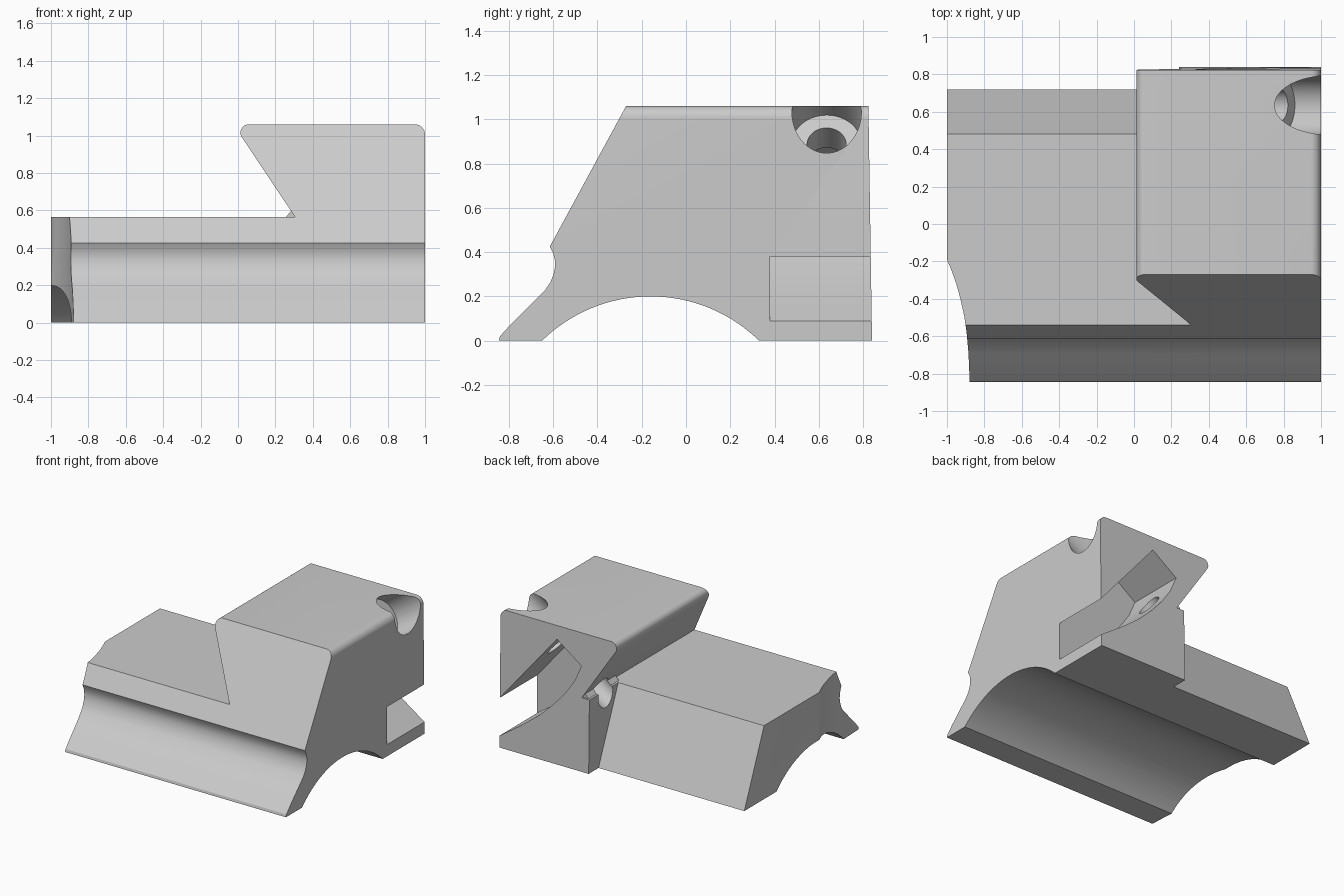
import bpy, bmesh, math
from mathutils import Vector, Matrix

cube = bpy.data.objects.get("Cube")
if cube:
    bpy.data.objects.remove(cube, do_unlink=True)

grey = bpy.data.materials.new("light_grey")
grey.use_nodes = True
grey.diffuse_color = (0.6, 0.6, 0.6, 1)
grey.node_tree.nodes["Principled BSDF"].inputs["Base Color"].default_value = (0.6, 0.6, 0.6, 1)


def make_object(name, bm):
    bmesh.ops.recalc_face_normals(bm, faces=bm.faces)
    mesh = bpy.data.meshes.new(name)
    bm.to_mesh(mesh)
    bm.free()
    mesh.materials.append(grey)
    obj = bpy.data.objects.new(name, mesh)
    bpy.context.collection.objects.link(obj)
    return obj


def prism(name, points, axis, start, end):
    """Extrude a 2D outline along the x, y or z axis."""
    place = {"x": lambda a, b, t: (t, a, b),
             "y": lambda a, b, t: (a, t, b),
             "z": lambda a, b, t: (a, b, t)}[axis]
    bm = bmesh.new()
    face = bm.faces.new([bm.verts.new(place(a, b, start)) for a, b in points])
    moved = bmesh.ops.extrude_face_region(bm, geom=[face])["geom"]
    shift = Vector(place(0, 0, end - start))
    bmesh.ops.translate(bm, vec=shift, verts=[v for v in moved if isinstance(v, bmesh.types.BMVert)])
    return make_object(name, bm)


def rod(name, start, end, radius, sides=64):
    """Cylinder between two points."""
    start, end = Vector(start), Vector(end)
    along = end - start
    turn = along.to_track_quat("Z", "Y").to_matrix().to_4x4()
    bm = bmesh.new()
    bmesh.ops.create_cone(bm, cap_ends=True, segments=sides, radius1=radius, radius2=radius,
                          depth=along.length,
                          matrix=Matrix.Translation((start + end) / 2) @ turn)
    return make_object(name, bm)


def arc(cx, cz, radius, first, last, steps=8):
    angles = [math.radians(first + (last - first) * i / steps) for i in range(steps + 1)]
    return [(cx + radius * math.cos(a), cz + radius * math.sin(a)) for a in angles]


def combine(target, other, operation):
    mod = target.modifiers.new(other.name, "BOOLEAN")
    mod.operation = operation
    mod.solver = "EXACT"
    mod.object = other
    bpy.ops.object.select_all(action="DESELECT")
    bpy.context.view_layer.objects.active = target
    target.select_set(True)
    bpy.ops.object.modifier_apply(modifier=mod.name)
    bpy.data.objects.remove(other, do_unlink=True)


# Side outline with a sloped front, a finger groove and a lip
groove = [(-0.615, 0.425), (-0.6, 0.395), (-0.592, 0.365), (-0.591, 0.335),
          (-0.598, 0.3), (-0.612, 0.265), (-0.635, 0.23), (-0.7, 0.165), (-0.79, 0.075), (-0.84, 0.02)]
side = [(-0.845, 0), (0.84, 0), (0.82, 1.3), (-0.14, 1.3)] + groove
body = prism("clamp_body", side, "x", -1.2, 1.2)

# Front outline: low bed and an undercut jaw with rounded top corners
front = ([(-1, -0.1), (1, -0.1)] + arc(0.945, 1.005, 0.055, 0, 90)
         + arc(0.058, 1.015, 0.045, 90, 213) + [(0.305, 0.565), (-1, 0.565)])
combine(body, prism("front_outline", front, "y", -1.2, 1.2), "INTERSECT")

# Small ridge in the rear of the undercut corner
ridge = [(0.255, 0.54), (0.255, 0.563), (0.284, 0.597), (0.35, 0.597), (0.35, 0.54)]
combine(body, prism("corner_ridge", ridge, "y", 0.45, 0.82), "UNION")

# Sloped rear of the low bed
rear = [(0.465, 0.6), (0.737, -0.04), (1, -0.04), (1, 0.6)]
combine(body, prism("rear_slope_cut", rear, "x", -1.2, 0.24), "DIFFERENCE")

# Arch under the body
combine(body, rod("arch_cut", (-1.2, -0.16, -0.5), (1.2, -0.16, -0.5), 0.7, 128), "DIFFERENCE")

# Curved relief at the front of the bed end
relief = [(-1.2, -0.19), (-1, -0.19), (-0.975, -0.25), (-0.95, -0.32), (-0.928, -0.4),
          (-0.908, -0.49), (-0.895, -0.58), (-0.885, -0.69), (-0.876, -0.9), (-1.2, -0.9)]
combine(body, prism("end_relief_cut", relief, "z", -0.2, 0.8), "DIFFERENCE")

# Slanted nut slot, open to the side and rear, with a curved floor
slot = [(1.1, 0.38), (1, 0.38), (0.52, 0.955), (0.31, 0.805), (0.365, 0.68), (0.44, 0.57),
        (0.54, 0.455), (0.66, 0.34), (0.82, 0.215), (1, 0.09), (1.1, 0.09)]
combine(body, prism("nut_slot_cut", slot, "y", 0.38, 1), "DIFFERENCE")

# Bolt recess in the top corner and the bolt hole to the undercut
corner = Vector((1, 0.635, 1.035))
down = Vector((-0.836, 0, -0.548))
combine(body, rod("bolt_recess_cut", corner - down * 0.4, corner + down * 0.27, 0.157), "DIFFERENCE")
combine(body, rod("bolt_hole_cut", corner, corner + down * 1.0, 0.088), "DIFFERENCE")

bpy.ops.object.select_all(action="DESELECT")
bpy.context.view_layer.objects.active = body
body.select_set(True)
bpy.ops.object.shade_smooth_by_angle(angle=math.radians(25))
